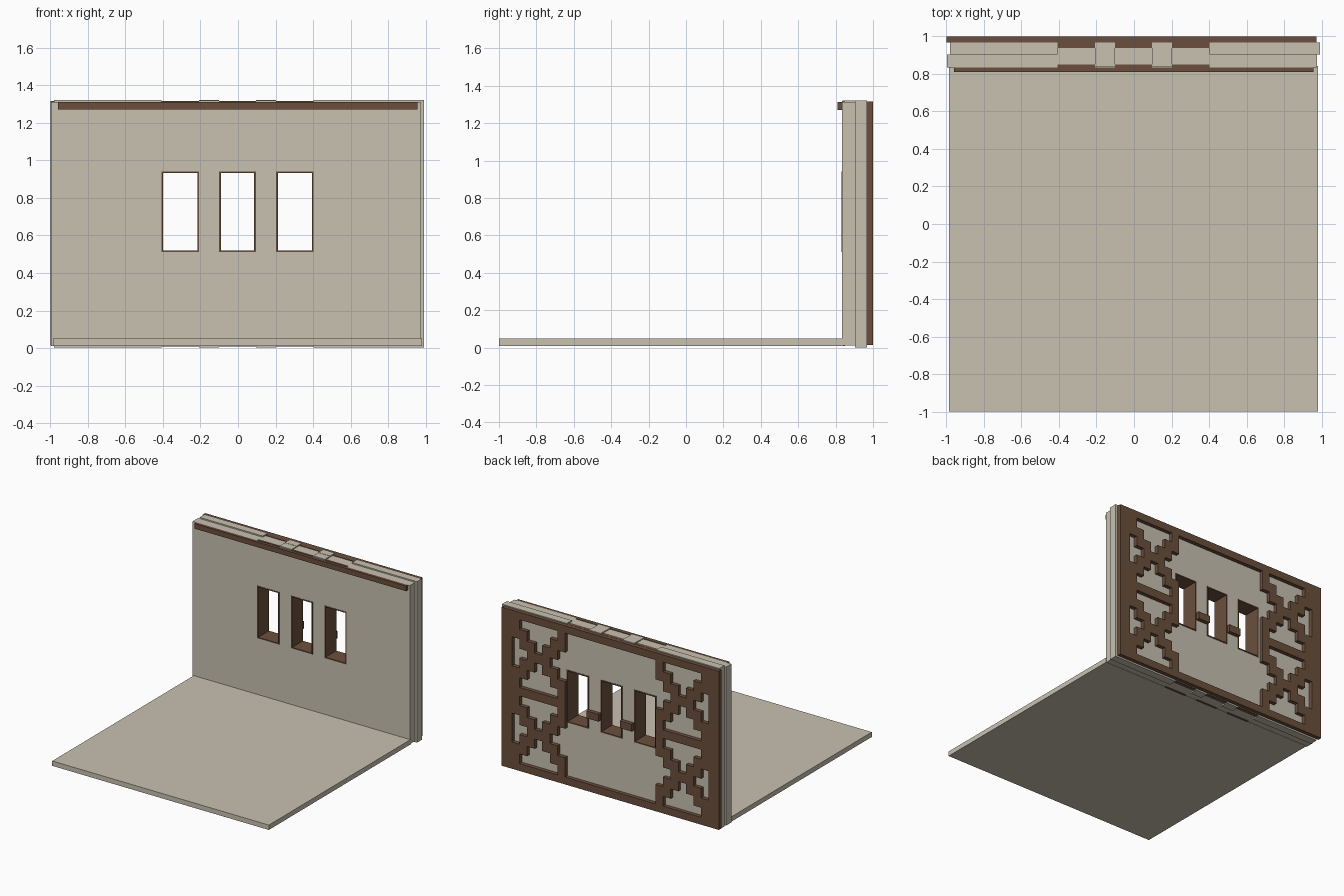
import bpy, bmesh, math

if "Cube" in bpy.data.objects:
    bpy.data.objects.remove(bpy.data.objects["Cube"])

def material(name, rgb):
    m = bpy.data.materials.new(name)
    m.diffuse_color = (*rgb, 1)
    m.use_nodes = True
    m.node_tree.nodes["Principled BSDF"].inputs["Base Color"].default_value = m.diffuse_color
    return m

CREAM = material("cream plaster", (0.58, 0.535, 0.44))
BROWN = material("dark brown wood", (0.145, 0.078, 0.046))

def finish(bm, name, mat):
    bmesh.ops.recalc_face_normals(bm, faces=bm.faces)
    bmesh.ops.dissolve_limit(bm, angle_limit=0.01, verts=bm.verts, edges=bm.edges)
    me = bpy.data.meshes.new(name)
    bm.to_mesh(me)
    bm.free()
    me.materials.append(mat)
    ob = bpy.data.objects.new(name, me)
    bpy.context.collection.objects.link(ob)
    return ob

def plate(name, mat, xs, zs, solid, y0, y1):
    """Upright plate cut on a grid: solid(i, j) says which cells are filled."""
    bm = bmesh.new()
    verts = {}

    def v(i, j):
        if (i, j) not in verts:
            verts[i, j] = bm.verts.new((xs[i], y0, zs[j]))
        return verts[i, j]

    for i in range(len(xs) - 1):
        for j in range(len(zs) - 1):
            if solid(i, j):
                bm.faces.new((v(i, j), v(i + 1, j), v(i + 1, j + 1), v(i, j + 1)))
    ext = bmesh.ops.extrude_face_region(bm, geom=bm.faces[:], use_keep_orig=True)
    for g in ext["geom"]:
        if isinstance(g, bmesh.types.BMVert):
            g.co.y = y1
    return finish(bm, name, mat)

def box(name, mat, x0, x1, y0, y1, z0, z1):
    return plate(name, mat, [x0, x1], [z0, z1], lambda i, j: True, y0, y1)

# floor slab
box("floor", CREAM, -0.985, 0.98, -1.0, 0.842, 0.01, 0.05)

# window openings shared by both wall layers
WIN = [(-0.408, -0.208), (-0.1, 0.095), (0.203, 0.403)]
WZ0, WZ1 = 0.512, 0.942
win_x = [x for w in WIN for x in w]

# front wall layer with three openings
plate("front_wall", CREAM, [-0.995] + win_x + [0.975], [0.012, WZ0, WZ1, 1.312],
      lambda i, j: not (i % 2 == 1 and j == 1), 0.833, 0.903)

# rear wall layer, its edges notched above and below the windows
plate("rear_wall", CREAM, [-0.98] + win_x + [0.992],
      [0.002, 0.012, WZ0, WZ1, 1.312, 1.322],
      lambda i, j: i % 2 == 0 or j in (1, 3), 0.903, 0.968)

# raised caps on the front layer at the piers between windows
for n, (a, b) in enumerate(((-0.208, -0.1), (0.095, 0.203))):
    box(f"pier_cap_{n}", CREAM, a, b, 0.836, 0.903, 1.312, 1.32)

# window linings, and thin wood strips in the notches
for n, (a, b) in enumerate(WIN):
    t = 0.009
    plate(f"window_frame_{n}", BROWN, [a, a + t, b - t, b],
          [WZ0, WZ0 + t, WZ1 - t, WZ1],
          lambda i, j: not (i == 1 and j == 1), 0.831, 0.972)
    for k, (y0, y1) in enumerate(((0.834, 0.851), (0.937, 0.968))):
        box(f"top_strip_{n}_{k}", BROWN, a, b, y0, y1, 1.312, 1.316)
        box(f"bottom_strip_{n}_{k}", BROWN, a, b, y0, y1, 0.008, 0.012)

# picture rail along the front top edge
box("top_rail", BROWN, -0.96, 0.957, 0.81, 0.833, 1.27, 1.312)

# stepped lattice on the back: one motif, repeated by mirroring
MOTIF = ["#.....#",
         "##...##",
         ".##.##.",
         "..###..",
         ".##.##.",
         "##...##",
         "#.....#"]
CX = -0.013
side = [0.41 + 0.069 * k for k in range(8)] + [0.985]
lat_x = [CX - s for s in reversed(side)] + [CX + s for s in side]
low = [0.015] + [0.075 + 0.0793 * k for k in range(8)]
lat_z = low + [1.33 - z for z in reversed(low)]

def lattice_solid(i, j):
    i = min(i, 16 - i)          # 0 outer stile, 1-7 motif, 8 open middle
    if j in (0, 16) or i == 0:
        return True
    if i == 8:
        return False
    if j == 8:
        return True
    return MOTIF[min(j, 16 - j) - 1][i - 1] == "#"

plate("back_lattice", BROWN, lat_x, lat_z, lattice_solid, 0.967, 1.0)

# short bars joining the windows on the back
for n, (a, b) in enumerate(((-0.208, -0.1), (0.095, 0.203))):
    box(f"window_bar_{n}", BROWN, a, b, 0.967, 1.0, 0.61, 0.67)
